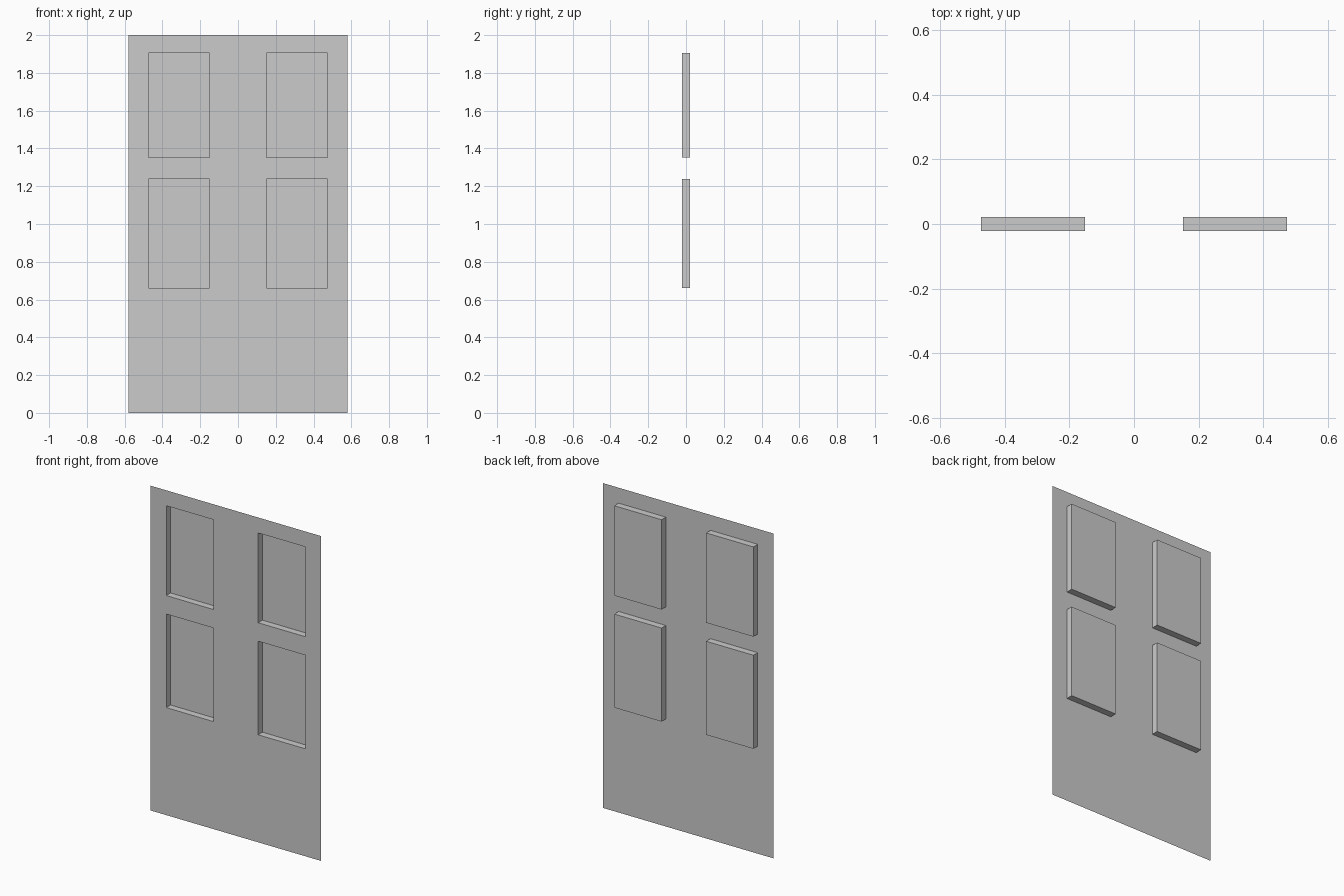
import bpy, bmesh

if "Cube" in bpy.data.objects:
    bpy.data.objects.remove(bpy.data.objects["Cube"])

# Grid lines of the door sheet: outer edges and panel borders
XS = [-0.58, -0.474, -0.152, 0.152, 0.474, 0.58]
ZS = [0.0, 0.662, 1.238, 1.352, 1.905, 2.0]
FRONT, DEPTH = -0.021, 0.042

bm = bmesh.new()

# Flat sheet facing the front
v = [[bm.verts.new((x, FRONT, z)) for x in XS] for z in ZS]
panels = []
for j in range(len(ZS) - 1):
    for i in range(len(XS) - 1):
        f = bm.faces.new((v[j][i], v[j][i + 1], v[j + 1][i + 1], v[j + 1][i]))
        if i in (1, 3) and j in (1, 3):
            panels.append(f)
bm.normal_update()

# Four panels pushed back, each with its own side walls
pushed = bmesh.ops.extrude_discrete_faces(bm, faces=panels)["faces"]
bmesh.ops.translate(bm, verts=list({p for f in pushed for p in f.verts}),
                    vec=(0, DEPTH, 0))
bm.normal_update()

mesh = bpy.data.meshes.new("door_panel")
bm.to_mesh(mesh)
bm.free()
door = bpy.data.objects.new("door_panel", mesh)
bpy.context.collection.objects.link(door)
